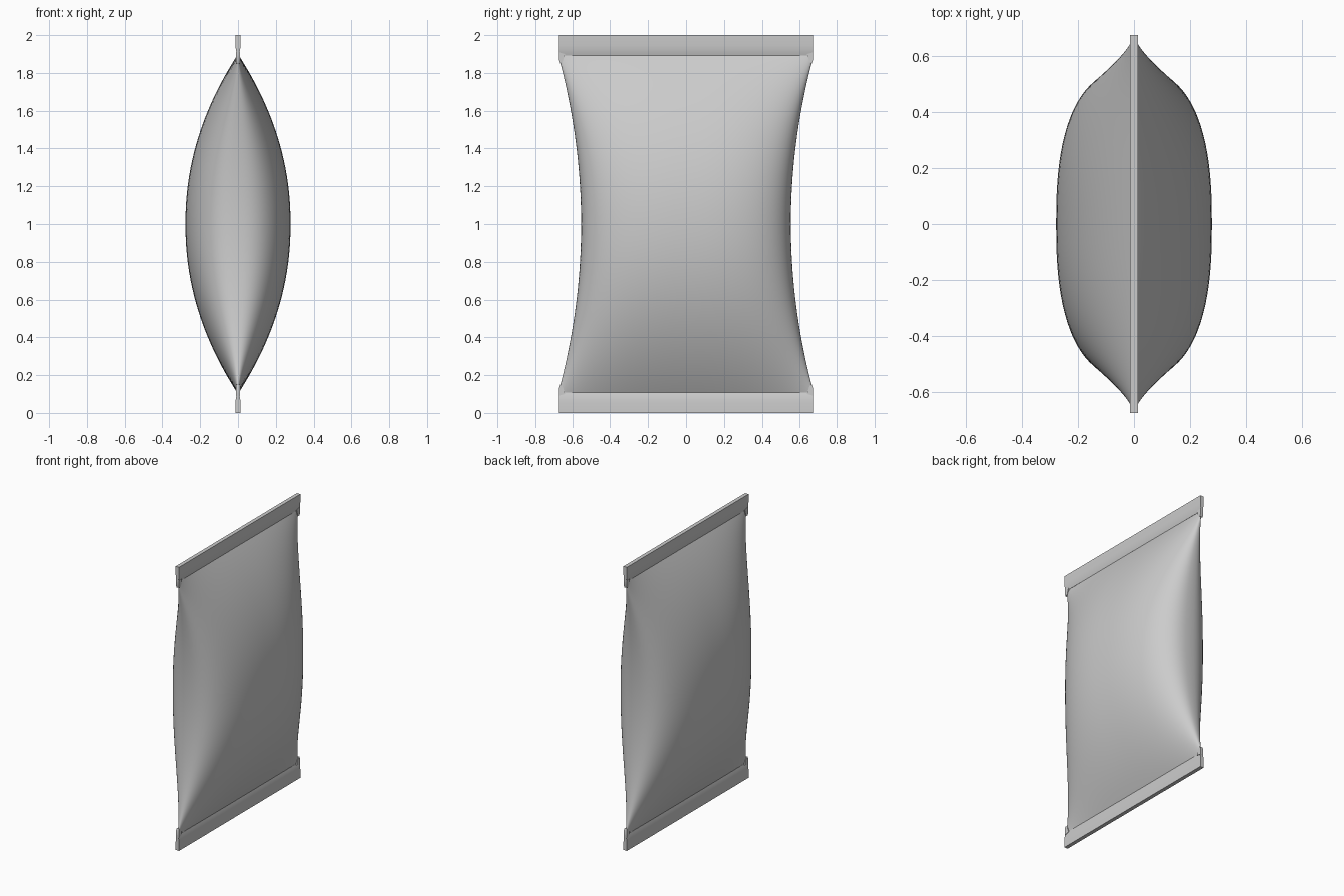
import bpy, bmesh, math

if "Cube" in bpy.data.objects:
    bpy.data.objects.remove(bpy.data.objects["Cube"])


def make_object(name, bm, angle=35):
    bmesh.ops.recalc_face_normals(bm, faces=bm.faces)
    mesh = bpy.data.meshes.new(name)
    bm.to_mesh(mesh)
    bm.free()
    obj = bpy.data.objects.new(name, mesh)
    bpy.context.collection.objects.link(obj)
    bpy.ops.object.select_all(action='DESELECT')
    obj.select_set(True)
    bpy.context.view_layer.objects.active = obj
    bpy.ops.object.shade_smooth_by_angle(angle=math.radians(angle))
    return obj


def loft(name, rings, angle=35):
    bm = bmesh.new()
    loops = [[bm.verts.new(p) for p in ring] for ring in rings]
    n = len(loops[0])
    for a, b in zip(loops, loops[1:]):
        for i in range(n):
            j = (i + 1) % n
            bm.faces.new((a[i], a[j], b[j], b[i]))
    bm.faces.new(loops[0][::-1])
    bm.faces.new(loops[-1])
    return make_object(name, bm, angle)


def spow(v, e):
    return math.copysign(abs(v) ** e, v)


# Inflated body: superellipse sections, widening and flattening to the seals
RINGS, SEG, HALF = 64, 96, 0.893
sections = []
for k in range(RINGS + 1):
    t = -math.cos(math.pi * k / RINGS)
    width = 0.553 + 0.120 * t * t
    depth = 0.004 + 0.274 * (1 - abs(t) ** 2.1)
    sections.append([(depth * spow(math.sin(a), 0.8),
                      width * spow(math.cos(a), 0.8),
                      1 + HALF * t)
                     for a in (2 * math.pi * i / SEG for i in range(SEG))])
loft("pouch_body", sections, 60)

# Flat seal strips, pinched where they meet the body
half_profile = [(0.0135, 1.0), (0.0135, 0.945), (0.011, 0.92),
                (0.007, 0.903), (0.004, 0.892)]
outline = half_profile + [(-x, h) for x, h in reversed(half_profile)]
for label, side in (("top", 1), ("bottom", -1)):
    loft(label + "_seal",
         [[(x, y, 1 + side * h) for x, h in outline] for y in (-0.675, 0.675)])

    # Small folded tabs at the seal corners
    for hand, edge in (("left", -1), ("right", 1)):
        tab = [(0.675, 0.91), (0.675, 0.868), (0.668, 0.85),
               (0.652, 0.855), (0.638, 0.9)]
        loft(f"{label}_{hand}_corner_fold",
             [[(x, edge * y, 1 + side * h) for y, h in tab]
              for x in (-0.011, 0.011)])
